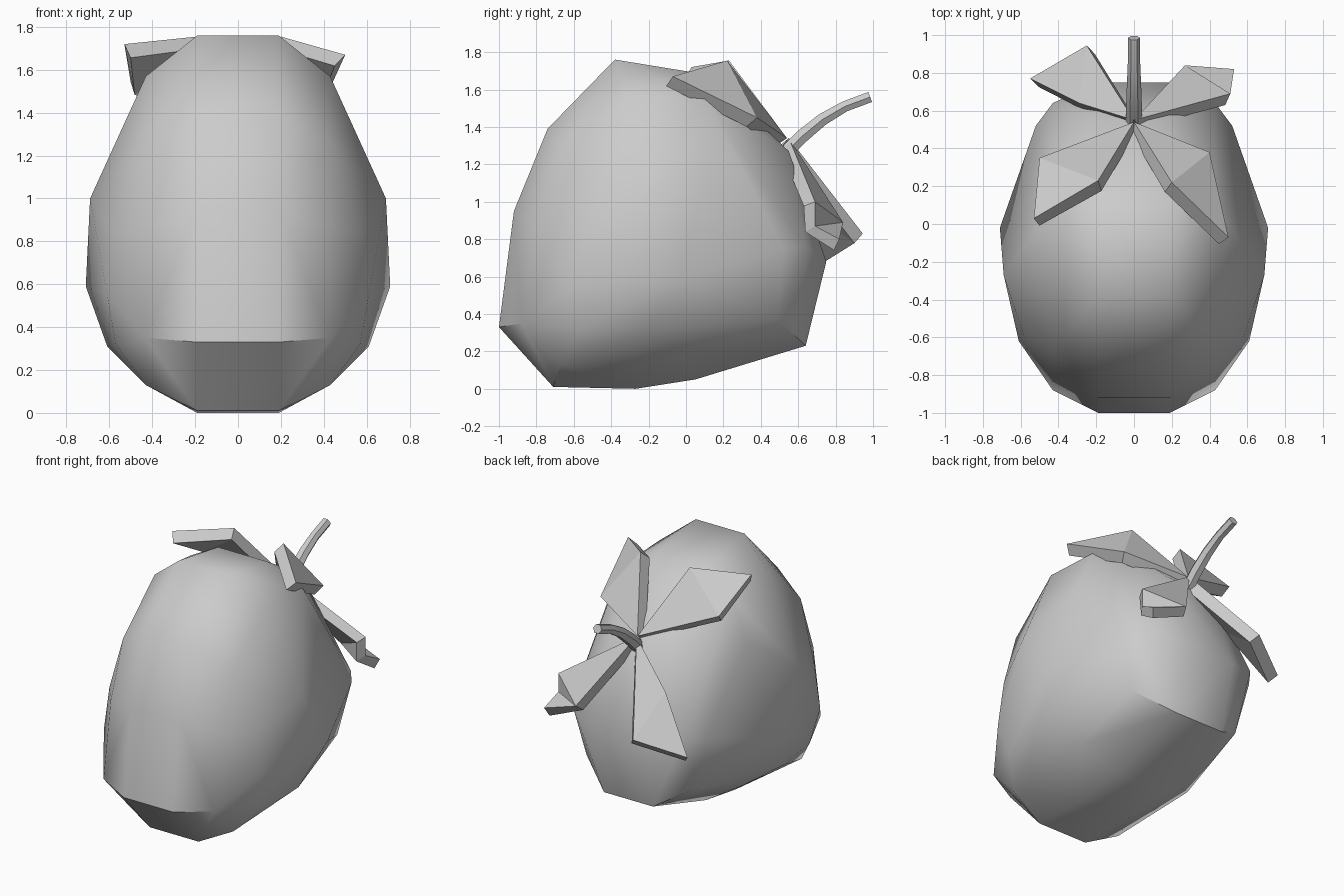
import bpy, bmesh, math
from mathutils import Vector

if "Cube" in bpy.data.objects:
    bpy.data.objects.remove(bpy.data.objects["Cube"])


def make_object(name, bm, smooth=None):
    me = bpy.data.meshes.new(name)
    bm.to_mesh(me)
    bm.free()
    ob = bpy.data.objects.new(name, me)
    bpy.context.collection.objects.link(ob)
    if smooth:
        bpy.ops.object.select_all(action='DESELECT')
        bpy.context.view_layer.objects.active = ob
        ob.select_set(True)
        bpy.ops.object.shade_smooth_by_angle(angle=math.radians(smooth))
    return ob


# Fruit body: mirrored side-view contours (y, z), wrapped in a convex hull
centre_band = [(-1, .33), (-.92, .95), (-.74, 1.39), (-.38, 1.76), (.05, 1.69), (.2, 1.6),
               (.55, 1.27), (.75, .68), (.64, .23), (.05, .05), (-.27, 0), (-.71, .01)]
shoulder = [(-.88, .35), (-.80, .87), (-.66, 1.26), (-.31, 1.57), (.1, 1.55),
            (.64, .76), (.49, .37), (-.02, .19), (-.67, .13)]
cheek = [(.61, -.62, .55), (.57, -.56, .32), (.58, -.6, .85), (.54, -.27, 1.3), (.54, .1, 1.27),
         (.52, .52, .75), (.61, -.2, .31), (.71, -.02, .59), (.69, -.27, 1.0)]
points = [(.19, y, z) for y, z in centre_band]
points += [(.43, y, z) for y, z in shoulder] + cheek
bm = bmesh.new()
for x, y, z in points:
    for s in (1, -1):
        bm.verts.new((s * x, y, z))
bmesh.ops.convex_hull(bm, input=bm.verts)
bmesh.ops.delete(bm, geom=[v for v in bm.verts if not v.link_faces], context='VERTS')
bmesh.ops.recalc_face_normals(bm, faces=bm.faces)
make_object("fruit_body", bm, 35)


# Leaves: folded outlines thickened toward the fruit
def leaf(name, pts, faces, thickness=.07):
    bm = bmesh.new()
    vs = [bm.verts.new(p) for p in pts]
    for f in faces:
        bm.faces.new([vs[i] for i in f])
    bmesh.ops.recalc_face_normals(bm, faces=bm.faces)
    bm.normal_update()
    outward = Vector((0, .75, .65))
    if sum((f.normal.dot(outward) * f.calc_area() for f in bm.faces)) < 0:
        bmesh.ops.reverse_faces(bm, faces=bm.faces)
    ob = make_object(name, bm)
    mod = ob.modifiers.new("thickness", 'SOLIDIFY')
    mod.thickness = thickness
    mod.offset = -1


fold = [(0, 1, 3), (1, 2, 3)]
leaf("leaf_upper_left", [(0, .54, 1.34), (-.5, .35, 1.54), (-.53, .03, 1.72), (-.19, .23, 1.755)], fold, .08)
leaf("leaf_upper_right", [(0, .54, 1.34), (.4, .38, 1.45), (.5, -.07, 1.67), (.2, .22, 1.755)], fold, .08)
leaf("leaf_lower_left", [(0, .55, 1.34), (-.29, .64, 1.06), (-.55, .77, .72), (-.25, .945, .83)], fold, .08)
leaf("leaf_lower_right", [(0, .55, 1.34), (.51, .69, 1.0), (.51, .69, .87), (.27, .84, .89), (.53, .82, .80)],
     [(0, 1, 3), (1, 2, 3), (2, 4, 3)])

# Curved hexagonal stem
path = [(.53, 1.26, .042), (.62, 1.35, .042), (.73, 1.44, .038), (.85, 1.51, .033), (.985, 1.56, .033)]
bm = bmesh.new()
rings = []
for i, (y, z, r) in enumerate(path):
    a, b = path[max(i - 1, 0)], path[min(i + 1, len(path) - 1)]
    t = Vector((0, b[0] - a[0], b[1] - a[1])).normalized()
    n = Vector((0, -t.z, t.y))
    rings.append([bm.verts.new(Vector((r * math.cos(k * math.pi / 3), y, z)) + n * r * math.sin(k * math.pi / 3))
                  for k in range(6)])
for a, b in zip(rings, rings[1:]):
    for k in range(6):
        bm.faces.new((a[k], a[(k + 1) % 6], b[(k + 1) % 6], b[k]))
bm.faces.new(rings[0])
bm.faces.new(rings[-1])
bmesh.ops.recalc_face_normals(bm, faces=bm.faces)
make_object("stem", bm, 30)
